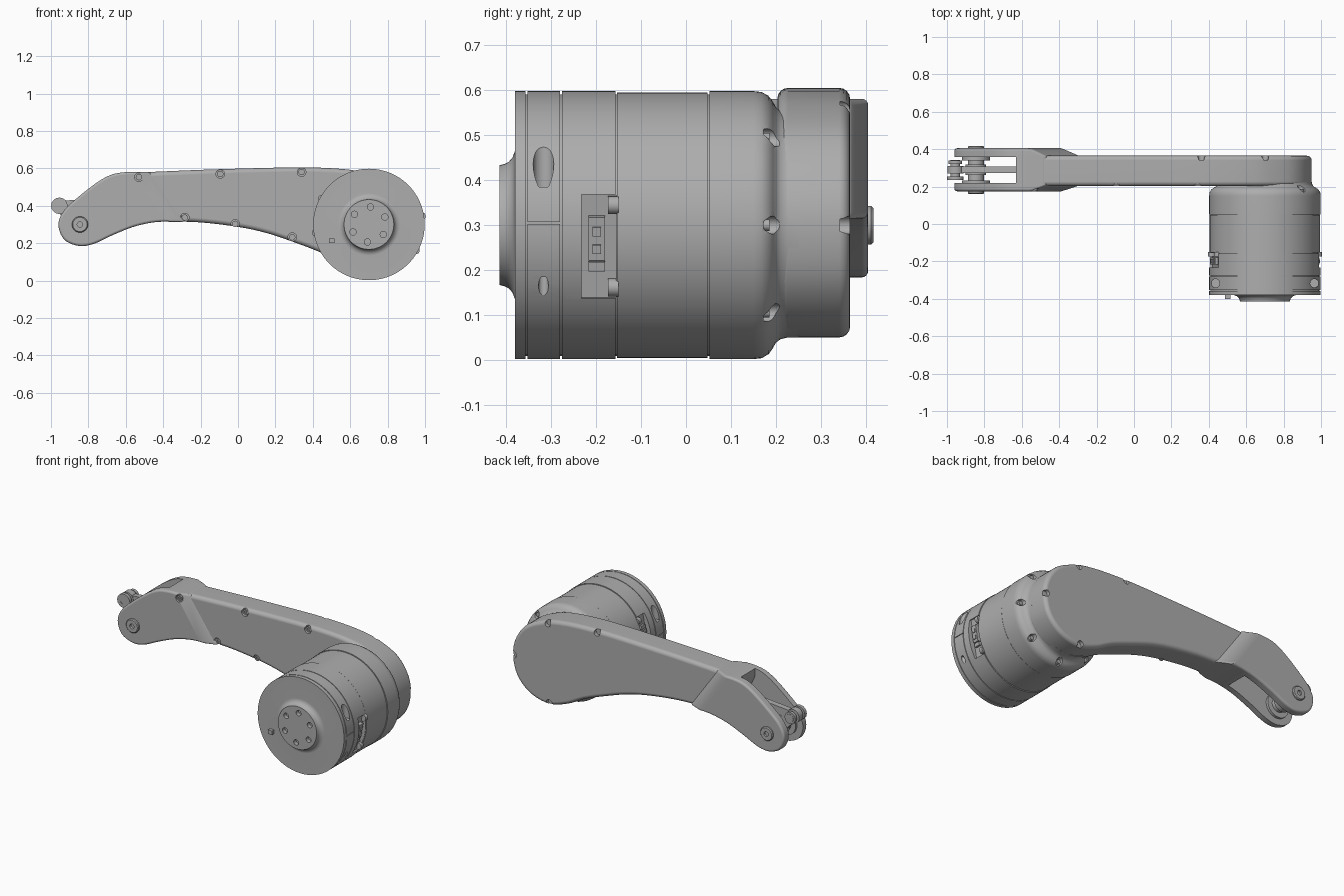
import bpy, bmesh, math
from mathutils import Matrix, Vector

if "Cube" in bpy.data.objects:
    bpy.data.objects.remove(bpy.data.objects["Cube"])

grey = bpy.data.materials.new("satin grey")
grey.use_nodes = True
grey.diffuse_color = (0.42, 0.42, 0.42, 1)
grey.node_tree.nodes["Principled BSDF"].inputs["Base Color"].default_value = (0.42, 0.42, 0.42, 1)

MOTOR = (0.70, 0.30)
PIVOT = (-0.845, 0.30)
LINK = (-0.955, 0.40)
parts = []


def finish(name, bm, keep=True):
    bmesh.ops.remove_doubles(bm, verts=bm.verts, dist=0.00001)
    bmesh.ops.recalc_face_normals(bm, faces=bm.faces)
    mesh = bpy.data.meshes.new(name)
    bm.to_mesh(mesh)
    bm.free()
    mesh.materials.append(grey)
    ob = bpy.data.objects.new(name, mesh)
    bpy.context.collection.objects.link(ob)
    if keep:
        parts.append(ob)
    return ob


def skin(name, rings, keep=True):
    """Bridge equal closed rings and cap both ends."""
    bm = bmesh.new()
    loops = [[bm.verts.new(p) for p in ring] for ring in rings]
    n = len(loops[0])
    for a, b in zip(loops, loops[1:]):
        for i in range(n):
            bm.faces.new((a[i], a[(i + 1) % n], b[(i + 1) % n], b[i]))
    bm.faces.new(loops[0])
    bm.faces.new(loops[-1])
    return finish(name, bm, keep)


def lathe(name, centre, profile, sides=32, keep=True):
    """Turn (radius, y) points about an axis parallel to y."""
    steps = [2 * math.pi * i / sides for i in range(sides)]
    rings = [[(centre[0] + r * math.cos(a), y, centre[1] + r * math.sin(a)) for a in steps]
             for r, y in profile]
    return skin(name, rings, keep)


def rod(name, centre, r, y0, y1, sides=32, keep=True):
    return lathe(name, centre, [(r, y0), (r, y1)], sides, keep)


def prism(name, outline, y0, y1, keep=True):
    return skin(name, [[(x, y, z) for x, z in outline] for y in (y0, y1)], keep)


def box(name, lo, hi, matrix=Matrix(), keep=True):
    lo, hi = Vector(lo), Vector(hi)
    bm = bmesh.new()
    bmesh.ops.create_cube(bm, size=1, matrix=matrix @ Matrix.Translation((lo + hi) / 2)
                          @ Matrix.Diagonal((*(hi - lo), 1)))
    return finish(name, bm, keep)


def smooth(pts, n=5):
    """Catmull-Rom curve through an open chain of points."""
    p = [Vector(q) for q in [pts[0], *pts, pts[-1]]]
    out = []
    for a, b, c, d in zip(p, p[1:], p[2:], p[3:]):
        for i in range(n):
            t = i / n
            out.append(0.5 * (2 * b + (c - a) * t + (2 * a - 5 * b + 4 * c - d) * t * t
                              + (3 * b - a - 3 * c + d) * t ** 3))
    return [tuple(v) for v in out] + [tuple(pts[-1])]


def apply(ob, mod):
    bpy.context.view_layer.objects.active = ob
    bpy.ops.object.modifier_apply(modifier=mod.name)


def bevel(ob, width):
    mod = ob.modifiers.new("round", "BEVEL")
    mod.width, mod.segments = width, 4
    mod.limit_method, mod.angle_limit = "ANGLE", math.radians(40)
    mod.use_clamp_overlap = False
    apply(ob, mod)


def cut(ob, cutter):
    mod = ob.modifiers.new("cut", "BOOLEAN")
    mod.operation, mod.solver, mod.object = "DIFFERENCE", "EXACT", cutter
    apply(ob, mod)
    bpy.data.objects.remove(cutter)


def around(radius, degrees):
    a = math.radians(degrees)
    return MOTOR[0] + radius * math.cos(a), MOTOR[1] + radius * math.sin(a)


def screw(name, centre, r, y, depth):
    """Socket head facing the front."""
    lathe(name, centre, [(0.0001, y + 0.008), (r * 0.5, y + 0.008), (r * 0.5, y), (r, y),
                         (r, y + depth)], 16)


# Motor housing with hub, seams and rounded rear shoulder
profile = [(0.133, -0.415), (0.136, -0.403), (0.141, -0.394), (0.150, -0.386), (0.166, -0.38), (0.298, -0.38)]
for seam in (-0.355, -0.278, -0.155):
    profile += [(0.298, seam - 0.002), (0.291, seam - 0.002), (0.291, seam + 0.002), (0.298, seam + 0.002)]
profile[-1] = (0.295, -0.153)
profile += [(0.295, 0.048), (0.291, 0.048), (0.291, 0.052), (0.298, 0.052), (0.298, 0.15), (0.296, 0.168),
            (0.288, 0.183), (0.275, 0.193), (0.262, 0.20), (0.254, 0.21), (0.25, 0.225), (0.25, 0.25)]
motor = lathe("motor_housing", MOTOR, profile, 96)

# Hub bolt holes
for i in range(6):
    cut(motor, rod("hole", around(0.094, 25 + 60 * i), 0.017, -0.45, -0.39, 20, False))
box("index_tab", (0.487, -0.40, 0.20), (0.515, -0.37, 0.225))

# Clamp bolt pockets, open upwards and downwards
for side in (-1, 1):
    for z, r, angle in ((0.485, 0.023, 0), (0.085, 0.011, 0)):
        bm = bmesh.new()
        bmesh.ops.create_cone(bm, cap_ends=True, segments=24, radius1=r, radius2=r, depth=0.2,
                              matrix=Matrix.Translation((MOTOR[0] + side * 0.265, -0.317, z)))
        cut(motor, finish("pocket", bm, False))
    cut(motor, box("split", (MOTOR[0] + side * 0.30 - 0.01, -0.354, 0.303),
                   (MOTOR[0] + side * 0.30 + 0.01, -0.279, 0.307), keep=False))

# Connector bays on opposite sides
for label, turn in (("right", 10), ("left", 190)):
    m = Matrix.Translation((MOTOR[0], 0, MOTOR[1])) @ Matrix.Rotation(math.radians(turn), 4, "Y")
    cut(motor, box("bay", (0.264, -0.232, -0.117), (0.34, -0.156, 0.117), m, False))
    box(label + "_connector", (0.26, -0.217, -0.03), (0.285, -0.18, 0.068), m)
    box(label + "_small_connector", (0.26, -0.217, -0.055), (0.28, -0.18, -0.034), m)
    for z in (-0.004, 0.036):
        box(label + "_contact", (0.28, -0.208, z - 0.01), (0.29, -0.189, z + 0.01), m)
    for z in (-0.093, 0.093):
        p = m @ Vector((0.272, 0, z))
        rod(label + "_bay_bolt", (p.x, p.z), 0.02, -0.174, -0.15, 20)

# Shoulder bolt recesses
for degrees in range(-135, 46, 45):
    cut(motor, rod("hole", around(0.275, degrees), 0.02, 0.172, 0.26, 20, False))
    screw("shoulder_bolt", around(0.272, degrees), 0.013, 0.166, 0.02)

# Main arm
arm_outline = smooth([(-0.55, 0.577), (-0.2, 0.592), (0.1, 0.601), (0.3, 0.605), (0.45, 0.603),
                      (0.6, 0.592), (0.72, 0.567), (0.85, 0.505), (0.925, 0.41), (0.95, 0.30),
                      (0.92, 0.175), (0.83, 0.085), (0.70, 0.05), (0.57, 0.085), (0.45, 0.147),
                      (0.3, 0.205), (0.15, 0.255), (0, 0.287), (-0.2, 0.311), (-0.40, 0.317)])
arm = prism("arm", arm_outline, 0.203, 0.365)
bevel(arm, 0.024)
for spot in ((-0.095, 0.57), (0.34, 0.58), (-0.285, 0.337), (-0.015, 0.303), (0.29, 0.232)):
    cut(arm, rod("hole", spot, 0.023, 0.15, 0.222, 20, False))
    screw("arm_screw", spot, 0.017, 0.21, 0.02)
for spot in ((0.70, 0.557), (0.935, 0.30), (0.69, 0.065), (0.36, 0.59)):
    cut(arm, rod("hole", spot, 0.02, 0.343, 0.40, 20, False))

# Fork: wide cheeks that slope down to the arm along a slanted line
fork_path = smooth([(-0.56, 0.581), (-0.62, 0.578), (-0.68, 0.565), (-0.75, 0.527), (-0.85, 0.45),
                    (-0.93, 0.375), (-0.96, 0.30), (-0.93, 0.22), (-0.85, 0.185), (-0.77, 0.197),
                    (-0.67, 0.243), (-0.56, 0.287), (-0.46, 0.31), (-0.38, 0.316)])
top, bottom = (-0.47, 0.581), (-0.28, 0.314)
wide = [top] + fork_path[1:-1] + [bottom]
fork = skin("fork", [[(x, y, z) for x, z in path] for y, path in
                     ((0.175, fork_path), (0.207, wide), (0.362, wide), (0.405, fork_path))])
bevel(fork, 0.014)
cut(fork, prism("slot", [(-1.1, 0.7), (-0.63, 0.7), (-0.63, 0.53), (-0.58, 0.42), (-0.45, 0.24),
                         (-0.45, 0.1), (-1.1, 0.1)], 0.218, 0.358, False))
cut(fork, rod("hole", (-0.53, 0.553), 0.023, 0.10, 0.19, 20, False))
screw("fork_screw", (-0.53, 0.553), 0.017, 0.179, 0.02)

# Pivot pin with sockets at both ends and inner washers
lathe("pivot_pin", PIVOT, [(0.0001, 0.18), (0.015, 0.18), (0.015, 0.160), (0.038, 0.160), (0.043, 0.165),
                           (0.043, 0.412), (0.038, 0.417), (0.015, 0.417), (0.015, 0.40), (0.0001, 0.40)])
rod("front_washer", PIVOT, 0.075, 0.216, 0.232)
rod("rear_washer", PIVOT, 0.075, 0.340, 0.359)
rod("pivot_bush", PIVOT, 0.055, 0.262, 0.318)

# Push link entering the arm, with its end pin
prism("push_link", [(-0.955, 0.425), (-0.6, 0.455), (-0.55, 0.455), (-0.55, 0.405), (-0.6, 0.405),
                    (-0.955, 0.375)], 0.272, 0.308)
prism("lever", [(-0.97, 0.375), (-0.93, 0.425), (-0.81, 0.325), (-0.87, 0.27)], 0.276, 0.304)
rod("link_eye", LINK, 0.043, 0.27, 0.31)
rod("link_pin", LINK, 0.025, 0.236, 0.342)
screw("link_pin_head", LINK, 0.044, 0.235, 0.02)
rod("link_pin_tail", LINK, 0.036, 0.322, 0.340)

# Smooth shading with crisp edges
bpy.ops.object.select_all(action="DESELECT")
for ob in parts:
    ob.select_set(True)
bpy.context.view_layer.objects.active = parts[0]
bpy.ops.object.shade_smooth_by_angle(angle=math.radians(32))
for ob in parts:
    mod = ob.modifiers.new("normals", "WEIGHTED_NORMAL")
    mod.keep_sharp = True
